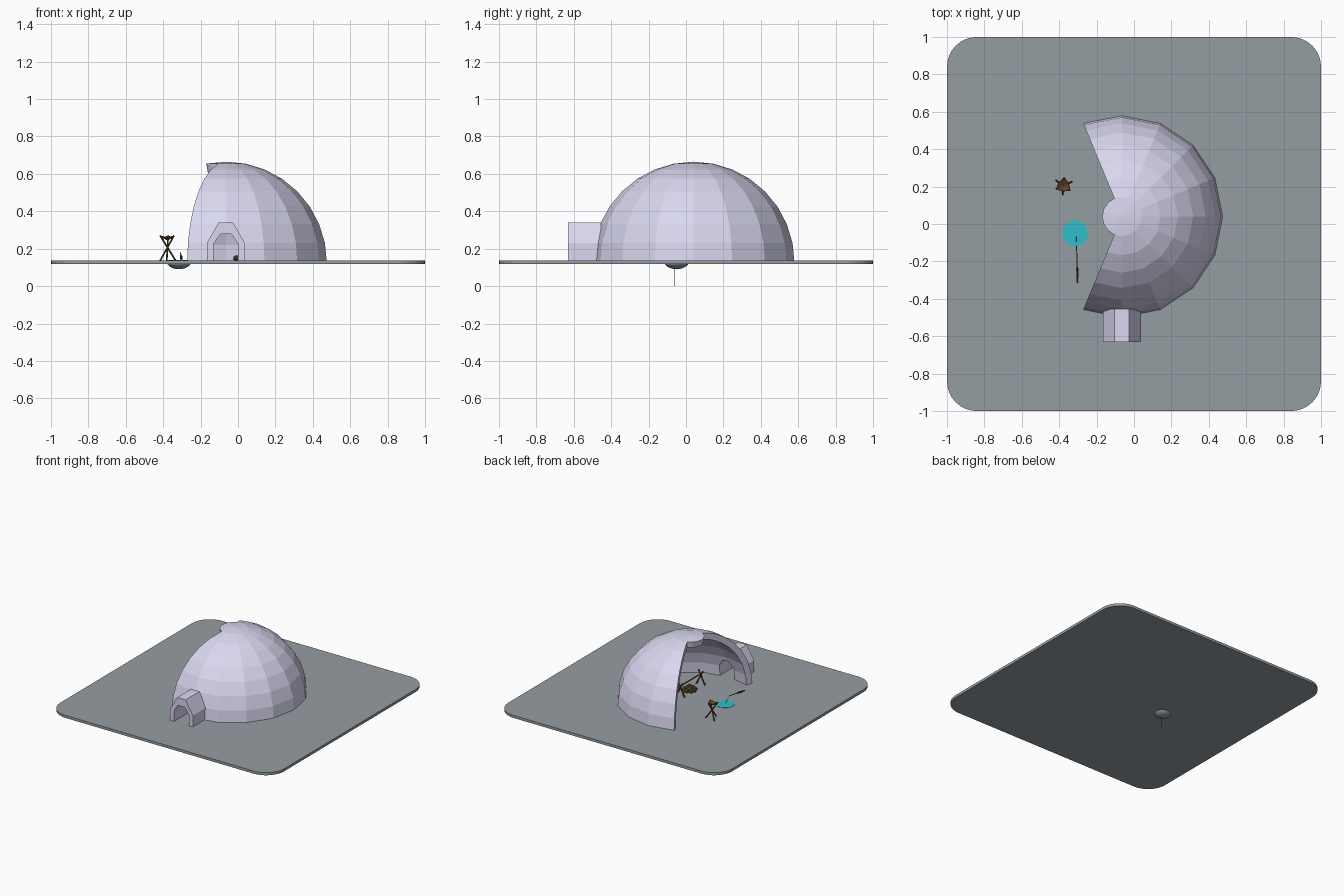
import bpy, bmesh, math, random
from mathutils import Vector

if "Cube" in bpy.data.objects:
    bpy.data.objects.remove(bpy.data.objects["Cube"])

random.seed(4)
CX, CY, CZ = -0.065, 0.04, 0.125      # dome centre
TOP = 0.138                           # ice surface height
SEG = math.radians(22.5)
RING = math.radians(11.25)


def material(name, rgb):
    m = bpy.data.materials.new(name)
    m.diffuse_color = (*rgb, 1)
    m.use_nodes = True
    m.node_tree.nodes["Principled BSDF"].inputs["Base Color"].default_value = m.diffuse_color
    return m


SNOW = material("snow", (0.70, 0.68, 0.87))
ICE = material("ice", (0.30, 0.34, 0.36))
WATER = material("water", (0.03, 0.52, 0.60))
WOOD = material("wood", (0.10, 0.07, 0.03))
HIDE = material("hide", (0.12, 0.05, 0.015))
LOG = material("log", (0.17, 0.10, 0.05))
DARK = material("dark", (0.05, 0.05, 0.05))


def make(name, bm, mat):
    bmesh.ops.recalc_face_normals(bm, faces=bm.faces)
    me = bpy.data.meshes.new(name)
    bm.to_mesh(me)
    bm.free()
    ob = bpy.data.objects.new(name, me)
    bpy.context.collection.objects.link(ob)
    if mat:
        me.materials.append(mat)
    return ob


def prism(name, loop, direction, mat):
    bm = bmesh.new()
    f = bm.faces.new([bm.verts.new(p) for p in loop])
    new = bmesh.ops.extrude_face_region(bm, geom=[f], use_keep_orig=True)["geom"]
    bmesh.ops.translate(bm, vec=direction, verts=[v for v in new if isinstance(v, bmesh.types.BMVert)])
    return make(name, bm, mat)


def stick(name, a, b, r, mat, r2=None, sides=6):
    a, b = Vector(a), Vector(b)
    bm = bmesh.new()
    bmesh.ops.create_cone(bm, cap_ends=True, segments=sides, radius1=r,
                          radius2=r if r2 is None else r2, depth=(b - a).length)
    ob = make(name, bm, mat)
    ob.location = (a + b) / 2
    ob.rotation_euler = (b - a).to_track_quat('Z', 'Y').to_euler()
    return ob


def dome_point(r, ring, ang):
    t = ring * RING
    return (CX + r * math.sin(t) * math.cos(ang), CY + r * math.sin(t) * math.sin(ang), CZ + r * math.cos(t))


# ground slab with rounded corners
corners = []
for k in range(4):
    sx, sy = [(1, 1), (-1, 1), (-1, -1), (1, -1)][k]
    for i in range(9):
        a = math.pi / 2 * (k + i / 8)
        corners.append((sx * 0.84 + 0.16 * math.cos(a), sy * 0.84 + 0.16 * math.sin(a), 0.117))
prism("ice_slab", corners, (0, 0, TOP - 0.117), ICE)

# cutaway dome wall: ten of sixteen segments, seven rows
R_OUT, R_IN = 0.54, 0.49
section = [(R_OUT, j) for j in range(1, 9)] + [(R_IN, j) for j in range(8, 0, -1)]
n = len(section)
bm = bmesh.new()
cols = [[bm.verts.new(dome_point(r, j, k * SEG)) for r, j in section] for k in range(-5, 6)]
for c, d in zip(cols, cols[1:]):
    for i in range(n):
        bm.faces.new((c[i], c[(i + 1) % n], d[(i + 1) % n], d[i]))
for c in (cols[0], cols[-1]):
    for i in range(7):
        bm.faces.new((c[i], c[i + 1], c[n - 2 - i], c[n - 1 - i]))
dome = make("dome_wall", bm, SNOW)

# round cap block on top
bm = bmesh.new()
rims = [[bm.verts.new(dome_point(r, 1, k * SEG)) for k in range(16)] for r in (R_OUT, R_IN)]
tips = [bm.verts.new((CX, CY, CZ + r)) for r in (R_OUT, R_IN)]
for k in range(16):
    m = (k + 1) % 16
    bm.faces.new((rims[0][k], rims[0][m], rims[1][m], rims[1][k]))
    for rim, tip in zip(rims, tips):
        bm.faces.new((rim[k], rim[m], tip))
make("dome_cap", bm, SNOW)


# entrance tunnel and its doorway through the wall
def arch(w, shoulder, wt, top, y):
    half = [(-w, 0.125), (-w, shoulder), (-wt, top)]
    pts = half + [(-x, z) for x, z in reversed(half)]
    return [(CX + x, y, z) for x, z in pts]


outer = arch(0.102, 0.23, 0.038, 0.34, -0.63)
inner = arch(0.066, 0.225, 0.03, 0.278, -0.63)
prism("entrance_tunnel", outer + inner[::-1], (0, 0.175, 0), SNOW)
cutter = prism("doorway_cutter", inner, (0, 0.35, 0), None)
cutter.hide_render = True
cutter.hide_viewport = True
cut = dome.modifiers.new("doorway", 'BOOLEAN')
cut.operation = 'DIFFERENCE'
cut.solver = 'EXACT'
cut.object = cutter

# fishing hole: water disc with a shallow bowl under the slab
PX, PY = -0.315, -0.05
stick("water_disc", (PX, PY, TOP - 0.002), (PX, PY, TOP + 0.002), 0.068, WATER, sides=32)
bm = bmesh.new()
bmesh.ops.create_uvsphere(bm, u_segments=24, v_segments=12, radius=1)
bmesh.ops.delete(bm, geom=[v for v in bm.verts if v.co.z > 0.01], context='VERTS')
bmesh.ops.scale(bm, vec=(0.068, 0.068, 0.046), verts=bm.verts)
bowl = make("hole_bowl", bm, ICE)
bowl.location = (PX, PY, 0.136)

# fishing rod and line
tip = (-0.307, -0.115, 0.178)
stick("rod", (-0.302, -0.315, 0.143), tip, 0.005, WOOD, 0.0025)
stick("rod_grip", (-0.302, -0.29, 0.147), (-0.303, -0.235, 0.157), 0.007, HIDE)
stick("fishing_line", tip, (-0.31, -0.06, TOP), 0.0008, DARK, sides=4)
stick("sunk_line", (-0.31, -0.06, TOP), (-0.31, -0.06, 0), 0.0012, DARK, sides=4)

# tripod stool with a sagging hide seat
SX, SY = -0.377, 0.205
tops = []
for k in range(3):
    a = math.radians(-35 + 120 * k)
    c, s = math.cos(a), math.sin(a)
    top = Vector((SX + 0.043 * c, SY + 0.043 * s, 0.27))
    stick(f"stool_leg_{k}", (SX - 0.048 * c, SY - 0.048 * s, TOP - 0.002), top, 0.005, WOOD)
    tops.append(top)
bm = bmesh.new()
centre = bm.verts.new((SX, SY, 0.25))
rim = []
for k in range(3):
    p, q = tops[k], tops[(k + 1) % 3]
    mid = (p + q) / 2
    bulge = (mid - Vector((SX, SY, 0.27))) * 0.35
    rim += [bm.verts.new(p), bm.verts.new(mid + bulge - Vector((0, 0, 0.008)))]
for k in range(6):
    bm.faces.new((centre, rim[k], rim[(k + 1) % 6]))
seat = make("stool_seat", bm, HIDE)
seat.modifiers.new("thickness", 'SOLIDIFY').thickness = 0.006

# cooking spit on two crossed supports
FX = 0.03
for k, y in enumerate((-0.23, 0.03)):
    for s in (-1, 1):
        stick(f"spit_support_{k}_{s}", (FX + s * 0.035, y + s * 0.006, TOP - 0.002),
              (FX - s * 0.024, y + s * 0.006, 0.25), 0.006, WOOD)
stick("spit_bar", (FX, -0.26, 0.222), (FX, 0.06, 0.222), 0.005, WOOD)

# fire: ring of stones with leaning logs
FY = -0.09
for k in range(8):
    a = k * math.pi / 4
    bm = bmesh.new()
    bmesh.ops.create_icosphere(bm, subdivisions=1, radius=random.uniform(0.016, 0.021))
    stone = make(f"fire_stone_{k}", bm, LOG)
    stone.location = (FX + 0.042 * math.cos(a), FY + 0.042 * math.sin(a), TOP + 0.012)
for k in range(5):
    a = k * math.tau / 5 + 0.3
    c, s = math.cos(a), math.sin(a)
    stick(f"fire_log_{k}", (FX + 0.03 * c, FY + 0.03 * s, TOP),
          (FX - 0.01 * c, FY - 0.01 * s, TOP + 0.05), 0.009, LOG)
